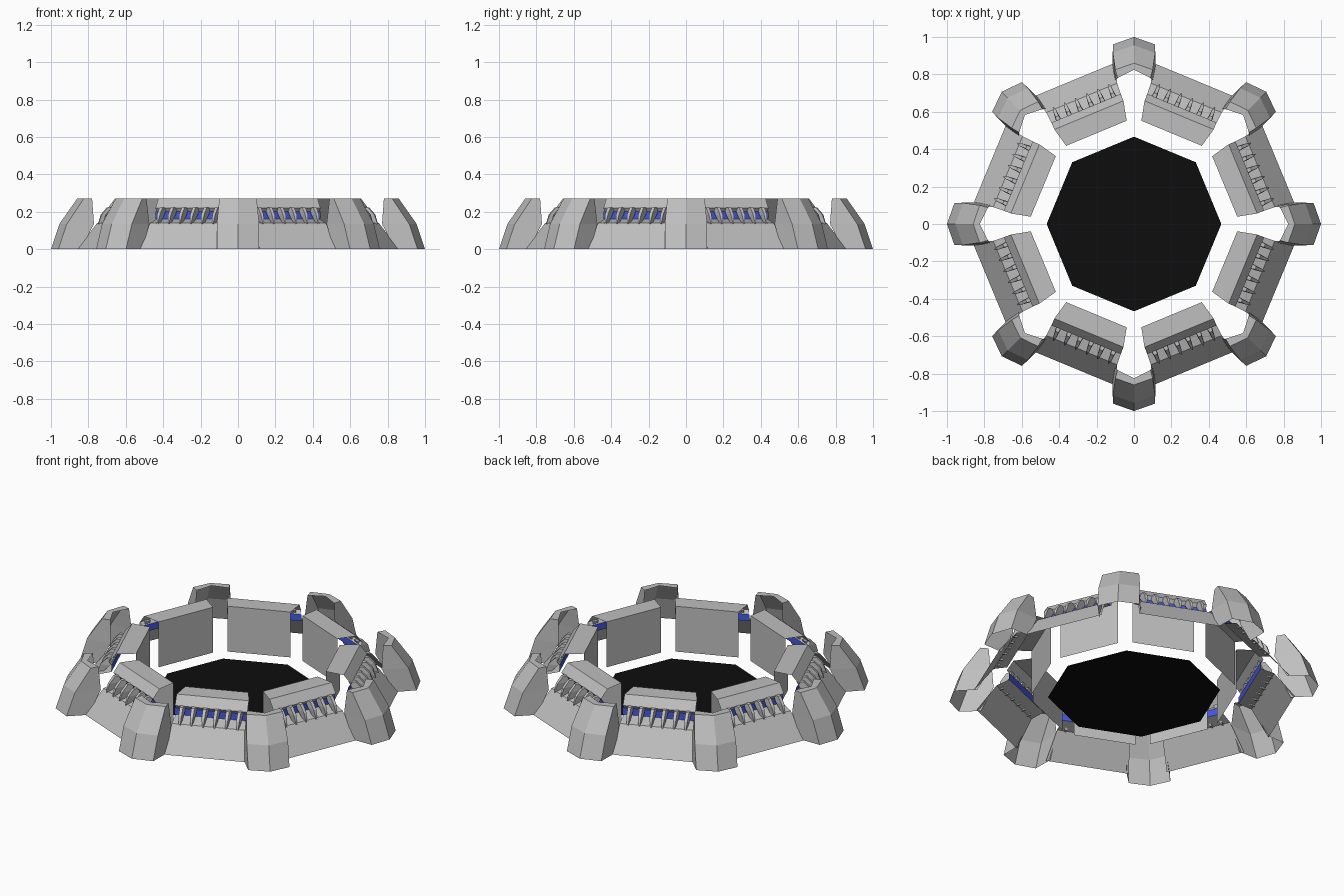
import bpy, bmesh, math
from mathutils import Vector

if "Cube" in bpy.data.objects:
    bpy.data.objects.remove(bpy.data.objects["Cube"])


def material(name, rgb):
    m = bpy.data.materials.new(name)
    m.diffuse_color = (*rgb, 1)
    m.use_nodes = True
    m.node_tree.nodes["Principled BSDF"].inputs["Base Color"].default_value = m.diffuse_color
    return m


GREY = material("concrete_grey", (0.52, 0.52, 0.52))
BLUE = material("glow_blue", (0.06, 0.10, 0.75))
BLACK = material("pit_black", (0.004, 0.004, 0.004))


def place(angle, r, t, z):
    """Point at distance r along a direction, t sideways, z up."""
    c, s = math.cos(angle), math.sin(angle)
    return Vector((r * c - t * s, r * s + t * c, z))


def make(name, faces, mat, thick=0.0):
    """Object from a list of polygons (lists of points)."""
    bm = bmesh.new()
    for f in faces:
        bm.faces.new([bm.verts.new(p) for p in f])
    bmesh.ops.remove_doubles(bm, verts=bm.verts, dist=1e-4)
    bmesh.ops.recalc_face_normals(bm, faces=bm.faces)
    me = bpy.data.meshes.new(name)
    bm.to_mesh(me)
    bm.free()
    me.materials.append(mat)
    ob = bpy.data.objects.new(name, me)
    bpy.context.collection.objects.link(ob)
    return ob


def strip(angle, profile):
    """Sheet through (r, z, half width) rows."""
    out = []
    for (r0, z0, w0), (r1, z1, w1) in zip(profile, profile[1:]):
        out.append([place(angle, r0, -w0, z0), place(angle, r0, w0, z0),
                    place(angle, r1, w1, z1), place(angle, r1, -w1, z1)])
    return out


# Wall profiles: inner panel with cap, and sloping outer panel with sill
CAP = [(0.525, 0, 0.175), (0.525, 0.27, 0.175), (0.63, 0.27, 0.2),
       (0.67, 0.22, 0.2), (0.655, 0.2, 0.2)]
SLOPE = [(0.655, 0.16, 0.2), (0.73, 0.14, 0.205), (0.835, 0, 0.235)]
LIGHT = [(0.655, 0.2, 0.205), (0.655, 0.16, 0.205)]


def fin(angle, t):
    """Tapered spike leaning from the cap down onto the sill."""
    rings = []
    for r0, r1, z, w in ((0.65, 0.69, 0.222, 0.015), (0.67, 0.725, 0.185, 0.014),
                         (0.715, 0.742, 0.135, 0.005)):
        rings.append([place(angle, r0, t - w, z), place(angle, r0, t + w, z),
                      place(angle, r1, t + w * 0.6, z), place(angle, r1, t - w * 0.6, z)])
    faces = [rings[0], rings[-1]]
    for a, b in zip(rings, rings[1:]):
        faces += [[a[i], a[(i + 1) % 4], b[(i + 1) % 4], b[i]] for i in range(4)]
    return faces


# Buttress rows: z, (inner r, t), (corner r, t), ridge r
BUTTRESS = [(0, (0.84, 0.115), (0.96, 0.113), 1.0),
            (0.135, (0.77, 0.1), (0.915, 0.113), 0.955),
            (0.27, (0.78, 0.088), (0.825, 0.1), 0.86)]


def buttress(angle):
    rows = []
    for z, (ri, ti), (rc, tc), rr in BUTTRESS:
        rows.append([place(angle, ri, -ti, z), place(angle, rc, -tc, z),
                     place(angle, rr, 0, z),
                     place(angle, rc, tc, z), place(angle, ri, ti, z)])
    faces = [[a[i], a[i + 1], b[i + 1], b[i]]
             for a, b in zip(rows, rows[1:]) for i in range(4)]
    top, back = rows[-1], place(angle, 0.825, 0, 0.27)
    faces += [[top[0], top[1], top[2], back], [back, top[2], top[3], top[4]]]
    return faces


for k in range(8):
    corner = k * math.pi / 4
    side = corner + math.pi / 8
    make(f"buttress_{k}", buttress(corner), GREY)
    make(f"wall_cap_{k}", strip(side, CAP), GREY)
    make(f"wall_slope_{k}", strip(side, SLOPE), GREY)
    make(f"light_strip_{k}", strip(side, LIGHT), BLUE)
    make(f"fins_{k}", [f for i in range(6) for f in fin(side, -0.16 + i * 0.064)], GREY)

# Octagonal pit floor
make("pit_floor", [[place(i * math.pi / 4, 0.467, 0, 0) for i in range(8)]], BLACK)
